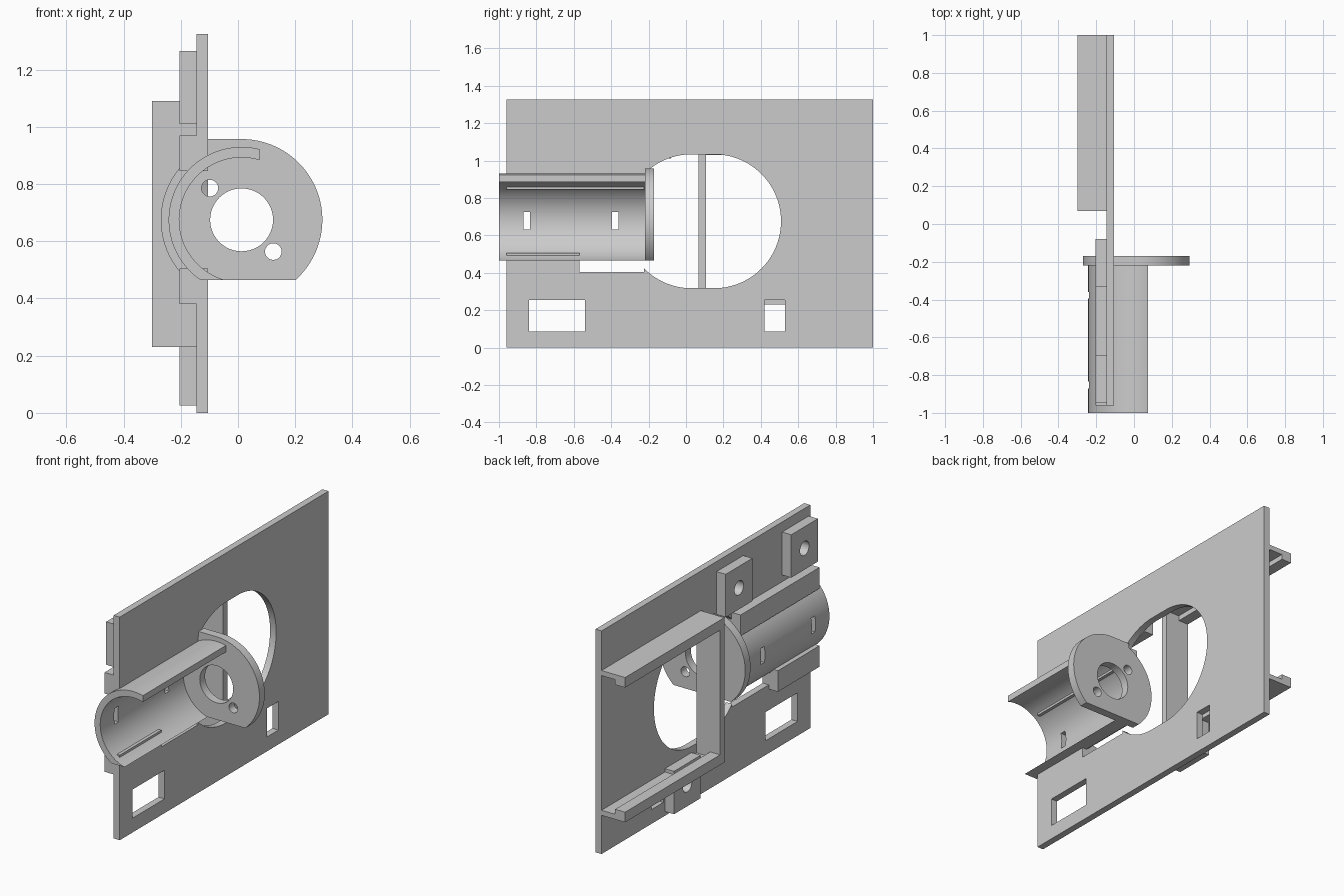
import bpy
from math import sin, cos, pi, asin, acos

if "Cube" in bpy.data.objects:
    bpy.data.objects.remove(bpy.data.objects["Cube"])

grey = bpy.data.materials.new("plain_grey")
grey.use_nodes = True
colour = (0.6, 0.6, 0.6, 1)
grey.diffuse_color = colour
grey.node_tree.nodes["Principled BSDF"].inputs["Base Color"].default_value = colour


def prism(name, pts, axis, lo, hi):
    """Extrude a 2D outline: (y, z) along x or (x, z) along y."""
    def place(p, d):
        return (d, p[0], p[1]) if axis == "x" else (p[0], d, p[1])
    n = len(pts)
    verts = [place(p, lo) for p in pts] + [place(p, hi) for p in pts]
    faces = [list(range(n)), list(range(2 * n - 1, n - 1, -1))]
    faces += [[i, i + n, (i + 1) % n + n, (i + 1) % n] for i in range(n)]
    if axis == "x":
        faces = [f[::-1] for f in faces]
    mesh = bpy.data.meshes.new(name)
    mesh.from_pydata(verts, [], faces)
    mesh.materials.append(grey)
    obj = bpy.data.objects.new(name, mesh)
    bpy.context.collection.objects.link(obj)
    return obj


def box(name, x, y, z):
    return prism(name, [(x[0], z[0]), (x[1], z[0]), (x[1], z[1]), (x[0], z[1])], "y", *y)


def arc(c, r, a, b, n=48):
    return [(c[0] + r * cos(a + (b - a) * i / n), c[1] + r * sin(a + (b - a) * i / n))
            for i in range(n + 1)]


def disc(c, r, axis, lo, hi):
    return prism("cutter", arc(c, r, 0, 2 * pi, 48)[:-1], axis, lo, hi)


def cut(obj, cutters):
    bpy.context.view_layer.objects.active = obj
    for c in cutters:
        mod = obj.modifiers.new("cut", "BOOLEAN")
        mod.operation, mod.solver, mod.object = "DIFFERENCE", "EXACT", c
        bpy.ops.object.modifier_apply(modifier=mod.name)
        bpy.data.objects.remove(c)


def smooth(obj):
    bpy.ops.object.select_all(action="DESELECT")
    obj.select_set(True)
    bpy.context.view_layer.objects.active = obj
    bpy.ops.object.shade_smooth_by_angle(angle=0.5)


CX, CZ = 0.0125, 0.675          # tube axis
BACK, FRONT = -0.145, -0.105    # plate faces
FLAT = 0.465                    # flat underside of tube and flange
THROUGH = (-0.2, 0)

# Main plate with motor opening, tube opening and windows
plate = box("main_plate", (BACK, FRONT), (-0.96, 1), (0, 1.325))
R = 0.358
a = acos(-0.255 / R)
opening = arc((0.15, CZ), R, -pi / 2, pi / 2) + arc((0.03, CZ), R, pi / 2, a, 24) \
    + arc((0.03, CZ), R, -a, -pi / 2, 24)
cut(plate, [
    prism("cutter", opening, "x", *THROUGH),
    box("cutter", THROUGH, (-1.1, -0.2), (0.505, 0.845)),
    box("cutter", THROUGH, (-0.57, -0.225), (0.405, 0.55)),
    box("cutter", THROUGH, (-0.84, -0.54), (0.085, 0.255)),
    box("cutter", THROUGH, (0.42, 0.53), (0.085, 0.255)),
])
smooth(plate)

# Open half tube, trimmed upright at the top and level at the bottom
RO, RI, LIP = 0.255, 0.218, 0.075 - CX
drop = CZ - FLAT
outline = arc((CX, CZ), RO, acos(LIP / RO), pi + asin(drop / RO)) \
    + arc((CX, CZ), RI, pi + asin(drop / RI), acos(LIP / RI))
tube = prism("tube_shell", outline, "y", -1, -0.22)
cut(tube, [box("cutter", (-0.4, -0.1), (y, y + 0.035), (0.63, 0.725)) for y in (-0.87, -0.395)])
smooth(tube)

# Flange with shaft hole, two screw holes and a square upper corner
RF = 0.2825
low = asin(drop / RF)
rim = arc((CX, CZ), RF, -low, pi / 2) + [(FRONT, CZ + RF)] \
    + arc((CX, CZ), RF, acos((FRONT - CX) / RF), pi + low)
flange = prism("end_flange", rim, "y", -0.22, -0.17)
cut(flange, [disc((x, z), r, "y", -0.3, -0.1) for x, z, r in
             ((CX, CZ, 0.11), (CX - 0.111, CZ + 0.111, 0.029), (CX + 0.111, CZ - 0.111, 0.029))])
smooth(flange)

# Blocks that bind the tube to the plate
box("upper_tube_block", (-0.205, BACK), (-0.96, -0.22), (0.845, 0.97))
box("lower_tube_block", (-0.205, BACK), (-0.96, -0.57), (0.38, 0.505))

# Screw tabs with blind holes
for name, y, z in (("upper_middle_tab", -0.33, 1.01), ("upper_front_tab", -0.945, 1.01),
                   ("lower_tab", 0.155, 0.025)):
    tab = box(name, (-0.205, BACK), (y, y + 0.25), (z, z + 0.255))
    cut(tab, [disc((y + 0.125, z + 0.127), 0.042, "x", -0.3, BACK + 0.005)])
    smooth(tab)

# Board holder: two lipped rails joined by an end wall
box("holder_end_wall", (-0.3, BACK), (0.068, 0.108), (0.23, 1.09))
for name, edge, s in (("upper_rail", 1.09, -1), ("lower_rail", 0.23, 1)):
    profile = [(BACK, edge), (-0.3, edge), (-0.3, edge + s * 0.06), (-0.235, edge + s * 0.06),
               (-0.235, edge + s * 0.03), (BACK, edge + s * 0.03)]
    prism(name, profile if s < 0 else profile[::-1], "y", 0.1, 1)
